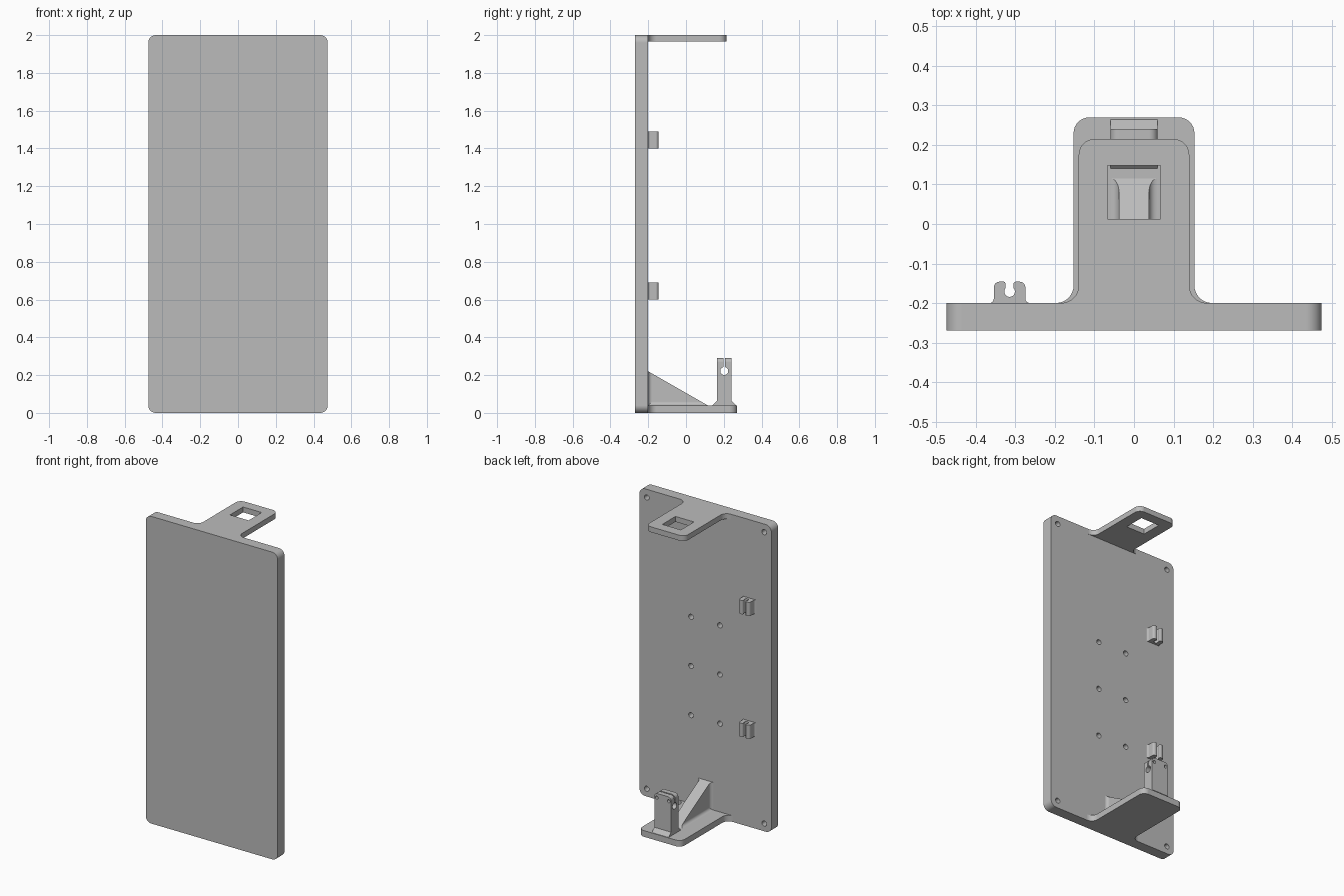
import bpy, bmesh, math
from mathutils import Vector

cube = bpy.data.objects.get("Cube")
if cube:
    bpy.data.objects.remove(cube, do_unlink=True)

grey = bpy.data.materials.new("plain grey")
grey.use_nodes = True
GREY = (0.5, 0.5, 0.5, 1)
grey.diffuse_color = GREY
grey.node_tree.nodes["Principled BSDF"].inputs["Base Color"].default_value = GREY


def rounded(corners, steps=8):
    """Outline from (u, v, radius) corners, each replaced by a tangent arc."""
    out = []
    for i, (u, v, r) in enumerate(corners):
        p = Vector((u, v))
        if r == 0:
            out.append(p)
            continue
        a = (Vector(corners[i - 1][:2]) - p).normalized()
        b = (Vector(corners[(i + 1) % len(corners)][:2]) - p).normalized()
        half = a.angle(b) / 2
        mid = (a + b).normalized()
        centre = p + mid * (r / math.sin(half))
        start = p + a * (r / math.tan(half)) - centre
        end = p + b * (r / math.tan(half)) - centre
        sweep = math.pi - 2 * half
        for k in range(steps + 1):
            t = k / steps
            out.append(centre + (start * math.sin((1 - t) * sweep)
                                 + end * math.sin(t * sweep)) / math.sin(sweep))
    return out


def rect(u0, v0, u1, v1, r=0):
    return rounded([(u0, v0, r), (u1, v0, r), (u1, v1, r), (u0, v1, r)])


def circle(u, v, r, n=24):
    return [(u + r * math.cos(2 * math.pi * k / n),
             v + r * math.sin(2 * math.pi * k / n)) for k in range(n)]


def mirrored(half):
    """Complete a left-hand outline by mirroring it across u = 0."""
    return half + [(-u, v, r) for u, v, r in reversed(half)]


def extrude(name, outline, axis, lo, hi):
    """Prism of a 2D outline along an axis, from lo to hi."""
    place = {"x": lambda u, v, d: (d, u, v),
             "y": lambda u, v, d: (u, d, v),
             "z": lambda u, v, d: (u, v, d)}[axis]
    bm = bmesh.new()
    rings = [[bm.verts.new(place(p[0], p[1], d)) for p in outline] for d in (lo, hi)]
    bm.faces.new(rings[0])
    bm.faces.new(rings[1])
    n = len(outline)
    for i in range(n):
        j = (i + 1) % n
        bm.faces.new((rings[0][i], rings[0][j], rings[1][j], rings[1][i]))
    bmesh.ops.recalc_face_normals(bm, faces=bm.faces)
    mesh = bpy.data.meshes.new(name)
    bm.to_mesh(mesh)
    bm.free()
    mesh.materials.append(grey)
    obj = bpy.data.objects.new(name, mesh)
    bpy.context.collection.objects.link(obj)
    return obj


def activate(obj):
    bpy.ops.object.select_all(action="DESELECT")
    obj.select_set(True)
    bpy.context.view_layer.objects.active = obj


def combine(obj, tool, operation="DIFFERENCE"):
    activate(obj)
    mod = obj.modifiers.new("cut", "BOOLEAN")
    mod.solver = "EXACT"
    mod.operation = operation
    mod.object = tool
    bpy.ops.object.modifier_apply(modifier=mod.name)
    bpy.data.objects.remove(tool, do_unlink=True)


def finish(obj):
    activate(obj)
    bpy.ops.object.shade_smooth_by_angle(angle=math.radians(30))
    obj.modifiers.new("even shading", "WEIGHTED_NORMAL").keep_sharp = True


BACK = -0.2  # rear face of the panel

# Panel with blind screw holes in its rear face
panel = extrude("panel", rect(-0.475, 0, 0.475, 2, 0.04), "y", -0.27, BACK)
holes = [(x, z) for x in (-0.423, 0.423) for z in (0.05, 1.947)]
holes += [(x, z) for x in (-0.104, 0.104) for z in (0.615, 0.935, 1.255)]
for x, z in holes:
    combine(panel, extrude("hole", circle(x, z, 0.017), "y", BACK - 0.04, BACK + 0.01))
finish(panel)


# Shelves: flat arms with flared roots and rounded ends
def shelf(name, half_width, end, z0, z1):
    outline = mirrored([(-half_width - 0.045, BACK, 0),
                        (-half_width, BACK, 0.044),
                        (-half_width, end, 0.04)])
    return extrude(name, rounded(outline), "z", z0, z1)


top_shelf = shelf("top_shelf", 0.14, 0.215, 1.965, 2)
combine(top_shelf, extrude("window", rect(-0.067, 0.013, 0.067, 0.148), "z", 1.9, 2.1))
finish(top_shelf)
finish(shelf("bottom_shelf", 0.153, 0.27, 0, 0.04))

# Gusset: a wedge, filleted where it meets the shelf and the panel
FLOOR = 0.04
for name, axis, base, far in (("gusset_floor_fillet", "y", FLOOR, BACK),
                              ("gusset_wall_fillet", "z", BACK, FLOOR)):
    section = rounded(mirrored([(-0.06, base, 0), (-0.038, base, 0.02), (-0.038, base + 0.4, 0)]))
    gusset = extrude(name, section, axis, far, far + 0.4)
    wedge = extrude("wedge", [(BACK, FLOOR), (0.115, FLOOR), (BACK, 0.22)], "x", -0.1, 0.1)
    combine(gusset, wedge, "INTERSECT")
    finish(gusset)

# Clamp post: chamfered foot, rounded shoulders, rod hole, slit and screw holes
MID = 0.2025
foot = [(MID + u, v, r) for u, v, r in mirrored([(-0.0625, FLOOR, 0), (-0.0375, 0.065, 0),
                                                 (-0.0375, 0.29, 0)])]
post = extrude("clamp_post", rounded(foot), "x", -0.06, 0.06)
shoulders = rounded(mirrored([(-0.06, 0, 0), (-0.06, 0.29, 0.022)]))
combine(post, extrude("shoulders", shoulders, "y", 0.1, 0.3), "INTERSECT")
combine(post, extrude("rod_hole", circle(MID, 0.222, 0.021), "x", -0.1, 0.1))
combine(post, extrude("slit", rect(MID - 0.004, 0.222, MID + 0.004, 0.4), "x", -0.1, 0.1))
for x in (-0.043, 0.043):
    combine(post, extrude("screw_hole", circle(x, 0.262, 0.01), "y", 0.1, 0.3))
finish(post)

# Cable clips: small blocks with a keyhole slot
CLIP_X = -0.315
profile = mirrored([(-0.052, BACK, 0), (-0.04, BACK, 0.011), (-0.04, -0.146, 0.015),
                    (-0.01, -0.146, 0.006), (-0.01, -0.172, 0)])
profile = [(CLIP_X + u, v, r) for u, v, r in profile]
for name, z in (("lower_clip", 0.6), ("upper_clip", 1.4)):
    clip = extrude(name, rounded(profile), "z", z, z + 0.09)
    combine(clip, extrude("keyhole", circle(CLIP_X, -0.171, 0.0135), "z", z - 0.1, z + 0.2))
    finish(clip)
